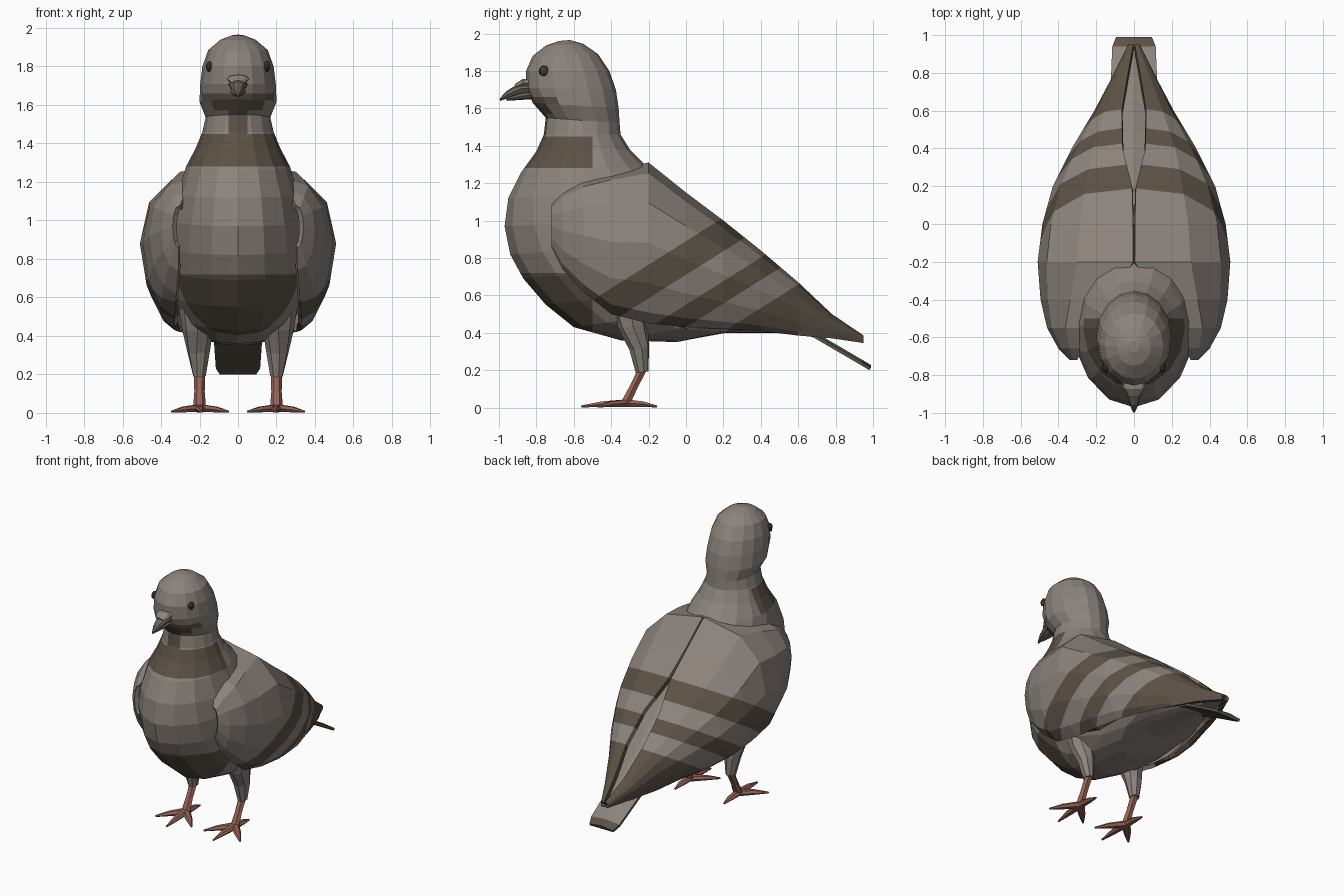
import bpy
import bmesh
from math import sin, cos, pi
from mathutils import Vector

if "Cube" in bpy.data.objects:
    bpy.data.objects.remove(bpy.data.objects["Cube"], do_unlink=True)


def make_material(name, rgb):
    mat = bpy.data.materials.new(name)
    mat.use_nodes = True
    colour = (*rgb, 1.0)
    mat.diffuse_color = colour
    mat.node_tree.nodes["Principled BSDF"].inputs["Base Color"].default_value = colour
    return mat


grey = make_material("feather grey", (0.26, 0.225, 0.2))
brown = make_material("dark feather brown", (0.105, 0.083, 0.06))
beak_grey = make_material("beak grey", (0.14, 0.12, 0.1))
eye_dark = make_material("eye brown", (0.05, 0.04, 0.03))
red = make_material("leg red", (0.31, 0.125, 0.09))


def finish(bm, name, materials, mirror=False):
    mesh = bpy.data.meshes.new(name)
    bm.to_mesh(mesh)
    bm.free()
    obj = bpy.data.objects.new(name, mesh)
    bpy.context.collection.objects.link(obj)
    for mat in materials:
        mesh.materials.append(mat)
    if mirror:
        obj.modifiers.new("mirror", "MIRROR")
    return obj


def skin(bm, rings, closed=True):
    """Join successive rows of points with quads; cap the ends of closed tubes."""
    rows = [[bm.verts.new(p) for p in ring] for ring in rings]
    count = len(rows[0])
    for a, b in zip(rows, rows[1:]):
        for j in range(count if closed else count - 1):
            k = (j + 1) % count
            bm.faces.new((a[j], a[k], b[k], b[j]))
    if closed:
        bm.faces.new(rows[0])
        bm.faces.new(rows[-1])
        bmesh.ops.recalc_face_normals(bm, faces=bm.faces)


def cut(bm, point, normal):
    geom = bm.verts[:] + bm.edges[:] + bm.faces[:]
    bmesh.ops.bisect_plane(bm, geom=geom, plane_co=point, plane_no=normal)


def paint(bm, rule):
    for face in bm.faces:
        face.material_index = int(rule(face.calc_center_median(), face.normal))


def tube(bm, path, sides=6):
    """Tube through (x, y, z, half width, half depth) stations."""
    points = [Vector(p[:3]) for p in path]
    rings = []
    for i, p in enumerate(path):
        along = points[min(i + 1, len(path) - 1)] - points[max(i - 1, 0)]
        side = along.cross(Vector((0, 0, 1)))
        if abs(along.x) < abs(along.y) * 0.1:
            side = Vector((1, 0, 0))
        side.normalize()
        up = side.cross(along).normalized()
        rings.append([points[i] + side * p[3] * cos(2 * pi * k / sides)
                      + up * p[4] * sin(2 * pi * k / sides) for k in range(sides)])
    skin(bm, rings)


# Body, neck and head: front y, front z, back y, back z, half width
body_rings = [
    (-.68, 1.96, -.62, 1.965, .03), (-.75, 1.935, -.55, 1.945, .09),
    (-.82, 1.88, -.47, 1.89, .155), (-.855, 1.8, -.41, 1.8, .185),
    (-.855, 1.71, -.375, 1.7, .197), (-.82, 1.63, -.36, 1.6, .2),
    (-.75, 1.55, -.355, 1.52, .168), (-.76, 1.46, -.35, 1.46, .185),
    (-.8, 1.37, -.3, 1.38, .22), (-.88, 1.26, -.22, 1.3, .27),
    (-.95, 1.12, -.05, 1.14, .315), (-.97, .97, .1, 1.02, .345),
    (-.94, .82, .25, .9, .36), (-.87, .69, .38, .79, .365),
    (-.75, .55, .5, .69, .35), (-.6, .43, .6, .6, .31),
    (-.35, .36, .65, .56, .27), (-.05, .35, .7, .53, .23),
    (.2, .4, .76, .48, .17), (.5, .4, .82, .43, .1), (.65, .385, .9, .37, .05)]
SEGMENTS = 16
rings = []
for fy, fz, by, bz, width in body_rings:
    front, back = Vector((0, fy, fz)), Vector((0, by, bz))
    middle, reach = (front + back) / 2, (front - back) / 2
    rings.append([middle + reach * cos(a) + Vector((width * sin(a), 0, 0))
                  for a in (2 * pi * k / SEGMENTS for k in range(SEGMENTS))])
bm = bmesh.new()
skin(bm, rings)
for height in (0.72, 1.28, 1.45, 1.57, 1.66):
    cut(bm, (0, 0, height), (0, 0, 1))
cut(bm, (0, -0.5, 0), (0, 1, 0))
for x in (-0.05, 0.05):
    cut(bm, (x, 0, 0), (1, 0, 0))


def body_is_brown(c, n):
    if c.y > -0.5:
        return False
    belly = c.z < 0.72
    collar = 1.28 < c.z < 1.45
    chin = 1.57 < c.z < 1.66 and c.y < -0.71
    throat = 1.45 < c.z < 1.57 and c.y < -0.7 and abs(c.x) < 0.05
    return belly or collar or chin or throat


paint(bm, body_is_brown)
finish(bm, "body", [grey, brown])

# Folded wings: y, top x, top z, bottom x, bottom z, widest x
wing_sections = [
    (-.72, .3, 1.08, .31, .86, .34), (-.66, .27, 1.15, .31, .74, .4),
    (-.55, .24, 1.22, .32, .62, .46), (-.4, .12, 1.27, .33, .5, .495),
    (-.2, .005, 1.31, .33, .45, .51), (0, .005, 1.15, .33, .43, .485),
    (.2, .01, 1.0, .3, .42, .43), (.4, .06, .84, .24, .41, .33),
    (.6, .065, .67, .18, .385, .21), (.78, .035, .5, .11, .37, .115),
    (.95, .004, .385, .02, .345, .03)]
STEPS = 6
rows = []
for y, tx, tz, bx, bz, wide in wing_sections:
    row = []
    for j in range(STEPS + 1):
        a = pi / 2 - pi * j / STEPS
        base = tx + (bx - tx) * j / STEPS
        row.append((base + (wide - base) * max(cos(a), 0) ** 0.9, y,
                    (tz + bz) / 2 + (tz - bz) / 2 * sin(a)))
    rows.append(row)
bm = bmesh.new()
skin(bm, rows, closed=False)
SLOPE = 0.63
for level in (0.89, 0.71, 0.55, 0.43, 0.28):
    cut(bm, (0, 0, level), (0, -SLOPE, 1))


def wing_is_brown(c, n):
    level = c.z - SLOPE * c.y
    return 0.71 < level < 0.89 or 0.43 < level < 0.55 or level < 0.28


bm.normal_update()
paint(bm, wing_is_brown)
wings = finish(bm, "wings", [grey, brown], mirror=True)
shell = wings.modifiers.new("thickness", "SOLIDIFY")
shell.thickness = 0.03
shell.offset = -1

# Tail fan: flat slab with a dark end and underside
bm = bmesh.new()
slab = []
for y, z, half in ((0.5, 0.47, 0.08), (0.7, 0.385, 0.125), (0.94, 0.245, 0.115), (0.99, 0.215, 0.095)):
    slab.append([(-half, y, z), (0, y, z + 0.012), (half, y, z),
                 (half, y - 0.01, z - 0.015), (-half, y - 0.01, z - 0.015)])
skin(bm, slab)
paint(bm, lambda c, n: c.y > 0.94 or n.z < 0)
finish(bm, "tail", [grey, brown])

# Beak halves and the pale pad above them
for name, mat, path in (
        ("upper_beak", beak_grey, [(0, -.8, 1.71, .055, .035), (0, -.88, 1.705, .045, .033),
                                   (0, -.95, 1.675, .026, .02), (0, -.995, 1.645, .006, .006)]),
        ("lower_beak", beak_grey, [(0, -.8, 1.675, .045, .025), (0, -.88, 1.665, .035, .02),
                                   (0, -.96, 1.648, .01, .008)]),
        ("beak_pad", grey, [(0, -.82, 1.735, .06, .025), (0, -.87, 1.735, .058, .022),
                            (0, -.91, 1.715, .03, .015)])):
    bm = bmesh.new()
    tube(bm, path, 8)
    finish(bm, name, [mat])

# Eyes
bm = bmesh.new()
bmesh.ops.create_uvsphere(bm, u_segments=8, v_segments=6, radius=0.028)
bmesh.ops.scale(bm, vec=(0.6, 1, 1), verts=bm.verts)
bmesh.ops.translate(bm, vec=(0.15, -0.76, 1.8), verts=bm.verts)
finish(bm, "eyes", [eye_dark], mirror=True)

# Feathered thighs
bm = bmesh.new()
tube(bm, [(.21, -.3, .56, .1, .11), (.21, -.285, .44, .082, .08),
          (.205, -.25, .32, .06, .055), (.2, -.235, .19, .034, .036)], 8)
finish(bm, "thighs", [grey], mirror=True)

# Shanks
bm = bmesh.new()
tube(bm, [(.2, -.23, .21, .03, .026), (.2, -.28, .11, .027, .024), (.2, -.325, .02, .034, .028)])
finish(bm, "shanks", [red], mirror=True)

# Toes: three forward, one behind
bm = bmesh.new()
for tip_x, tip_y in ((0.19, -0.56), (0.345, -0.47), (0.05, -0.47), (0.2, -0.155)):
    start, tip = Vector((0.2, -0.32, 0.024)), Vector((tip_x, tip_y, 0.006))
    mid = start.lerp(tip, 0.55)
    tube(bm, [(*start, .03, .023), (mid.x, mid.y, .018, .024, .017), (*tip, .006, .006)])
finish(bm, "toes", [red], mirror=True)
